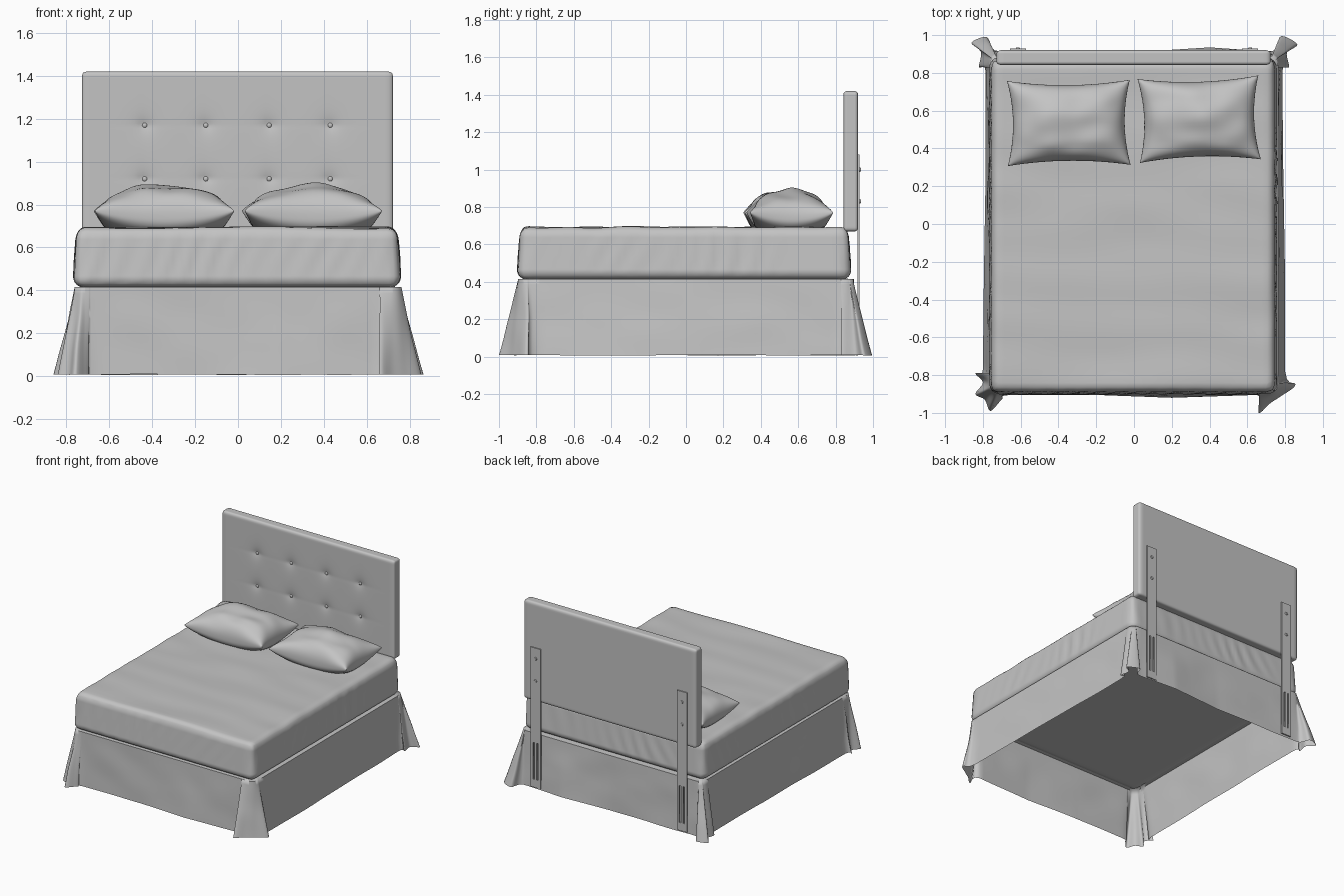
import bpy, bmesh, math
from mathutils import Vector, noise

if "Cube" in bpy.data.objects:
    bpy.data.objects.remove(bpy.data.objects["Cube"])

def material(name, r, g, b):
    m = bpy.data.materials.new(name)
    m.diffuse_color = (r, g, b, 1)
    m.use_nodes = True
    m.node_tree.nodes["Principled BSDF"].inputs["Base Color"].default_value = m.diffuse_color
    return m

FABRIC = material("grey fabric", 0.55, 0.55, 0.55)

def finish(bm, name, angle=60):
    bmesh.ops.recalc_face_normals(bm, faces=bm.faces)
    me = bpy.data.meshes.new(name)
    bm.to_mesh(me)
    bm.free()
    ob = bpy.data.objects.new(name, me)
    bpy.context.collection.objects.link(ob)
    me.materials.append(FABRIC)
    bpy.ops.object.select_all(action='DESELECT')
    ob.select_set(True)
    bpy.context.view_layer.objects.active = ob
    bpy.ops.object.shade_smooth_by_angle(angle=math.radians(angle))
    return ob

def soft_box(name, lo, hi, r, cuts, warp):
    """Dense rounded box; warp(p, normal) moves each point."""
    bm = bmesh.new()
    bmesh.ops.create_cube(bm, size=2)
    bmesh.ops.subdivide_edges(bm, edges=bm.edges, cuts=cuts, use_grid_fill=True)
    lo, hi = Vector(lo), Vector(hi)
    mid, half = (lo + hi) / 2, (hi - lo) / 2
    for v in bm.verts:
        p = Vector([v.co[i] * half[i] for i in range(3)])
        inner = Vector([max(-(half[i] - r), min(half[i] - r, p[i])) for i in range(3)])
        n = (p - inner).normalized()
        v.co = warp(mid + inner + n * r, n)
    return finish(bm, name)

def box(bm, lo, hi):
    g = bmesh.ops.create_cube(bm, size=1)
    for v in g['verts']:
        v.co = Vector([lo[i] + (v.co[i] + 0.5) * (hi[i] - lo[i]) for i in range(3)])

# Mattress with draped folds on the sides and shallow creases on top
def mattress_warp(p, n):
    q = p.copy()
    side = max(abs(n.x), abs(n.y))
    along = p.y if abs(n.x) > abs(n.y) else p.x
    env = max(0, noise.noise(Vector((along * 2.2, n.x * 3, n.y * 3 + 5))) + 0.35)
    low = (0.69 - p.z) / 0.28
    fold = math.sin(55 * (along - 0.35 * p.z) + 4 * noise.noise(p * 3))
    q += n * side * (0.006 * env * fold * math.sin(math.pi * min(1, max(0, low))))
    k = 1 - 0.022 * (1 - low) * side
    q.x, q.y = q.x * k, q.y * k
    if n.z > 0:
        q.z += n.z * 0.008 * noise.noise(Vector((p.x * 2 + p.y, p.y * 5, 3)))
    return q

soft_box("mattress", (-0.77, -0.905, 0.412), (0.76, 0.885, 0.693), 0.055, 55, mattress_warp)

# Tufted headboard
TUFTS = [(x, z) for x in (-0.435, -0.15, 0.145, 0.43) for z in (0.92, 1.17)]

def headboard_warp(p, n):
    if n.y < -0.5:
        d = 0
        for x, z in TUFTS:
            dx, dz = abs(p.x - x), abs(p.z - z)
            d += 0.013 * math.exp(-math.hypot(dx, dz) / 0.035)
            d += 0.003 * math.exp(-dx / 0.015 - dz / 0.07)
            d += 0.003 * math.exp(-dz / 0.015 - dx / 0.07)
        p.y += min(d, 0.02)
    return p

soft_box("headboard", (-0.727, 0.842, 0.67), (0.722, 0.92, 1.42), 0.018, 70, headboard_warp)

# Buttons
bm = bmesh.new()
for x, z in TUFTS:
    g = bmesh.ops.create_uvsphere(bm, u_segments=12, v_segments=8, radius=0.012)
    for v in g['verts']:
        v.co = Vector((v.co.x + x, v.co.y * 0.6 + 0.856, v.co.z + z))
finish(bm, "headboard_buttons")

# Slotted legs behind the headboard, with bolts
for s, label in ((-1, "left"), (1, "right")):
    bm = bmesh.new()
    cx, y0, y1 = 0.615 * s, 0.918, 0.928
    box(bm, (cx - 0.042, y0, 0.36), (cx + 0.042, y1, 1.08))
    box(bm, (cx - 0.042, y0, 0.02), (cx + 0.042, y1, 0.08))
    for a, b in ((-0.042, -0.022), (-0.009, 0.009), (0.022, 0.042)):
        box(bm, (cx + a, y0, 0.08), (cx + b, y1, 0.36))
    for z in (0.83, 1.0):
        g = bmesh.ops.create_cone(bm, cap_ends=True, segments=12, radius1=0.012,
                                  radius2=0.009, depth=0.008)
        for v in g['verts']:
            v.co = Vector((cx + v.co.x, 0.931 + v.co.z, z + v.co.y))
    finish(bm, label + "_leg", 30)

# Bed skirt: hem path with a flared fold at each corner
HEM = [(0.65, -0.905), (0.66, -1.0), (0.72, -0.95), (0.78, -0.91), (0.855, -0.85), (0.80, -0.78),
       (0.80, -0.3), (0.79, 0.3),
       (0.785, 0.80), (0.82, 0.83), (0.81, 0.91), (0.865, 0.95), (0.78, 0.995), (0.75, 0.93), (0.69, 0.915),
       (0.40, 0.935), (0, 0.91), (-0.4, 0.915),
       (-0.69, 0.915), (-0.75, 0.93), (-0.78, 0.99), (-0.86, 0.96), (-0.81, 0.91), (-0.82, 0.83), (-0.785, 0.80),
       (-0.785, 0.3), (-0.795, -0.3),
       (-0.80, -0.77), (-0.84, -0.79), (-0.80, -0.84), (-0.84, -0.90), (-0.79, -0.93), (-0.76, -0.99),
       (-0.70, -0.93), (-0.65, -0.905), (-0.2, -0.905), (0.2, -0.92)]

def catmull(a, b, c, d, t):
    return 0.5 * (2 * b + (c - a) * t + (2 * a - 5 * b + 4 * c - d) * t * t
                  + (3 * b - a - 3 * c + d) * t ** 3)

def skirt_top(p):
    """Nearest spot on the rounded mattress-base outline."""
    hx, hy, r = 0.762, 0.897, 0.05
    ix, iy = max(-hx + r, min(hx - r, p.x)), max(-hy + r, min(hy - r, p.y))
    d = Vector((p.x - ix, p.y - iy)).normalized()
    return Vector((ix, iy)) + d * r

pts = [Vector(p) for p in HEM]
N, ROWS = len(pts), 14
hem = []
for i in range(N):
    a, b, c, d = (pts[(i + k) % N] for k in (-1, 0, 1, 2))
    steps = 5 if (c - b).length < 0.15 else 14
    # long straight runs use plain interpolation next to the tight corners
    for k in range(steps):
        t = k / steps
        hem.append(catmull(a, b, c, d, t) if steps == 5 else b.lerp(c, t))
bm = bmesh.new()
rows = []
for j in range(-1, ROWS + 1):
    ring = []
    for p in hem:
        top = skirt_top(p)
        if j < 0:                       # tucked in under the mattress
            q, z = top * 0.94, 0.418
        else:
            t = j / ROWS
            q = top.lerp(p, t ** 1.05)
            q = q + (top.normalized() * 0.008 * math.sin(math.pi * t)
                     * noise.noise(Vector((p.x * 4, p.y * 4, t * 2))))
            z = 0.415 - t * (0.41 + 0.005 * noise.noise(Vector((p.x * 3, p.y * 3, 1))) - 0.003)
        ring.append(bm.verts.new((q.x, q.y, max(0, z))))
    rows.append(ring)
M = len(hem)
for r0, r1 in zip(rows, rows[1:]):
    for i in range(M):
        bm.faces.new((r0[i], r0[(i + 1) % M], r1[(i + 1) % M], r1[i]))
finish(bm, "bed_skirt", 80)

# Pillows with pinched corners
def pillow(name, cx, cy, hx, hy, rot, seed):
    bm = bmesh.new()
    n = 36
    cr, sr = math.cos(rot), math.sin(rot)
    layers = []
    for side in (1, -1):
        grid = []
        for i in range(n + 1):
            for j in range(n + 1):
                u = math.sin((i / n - 0.5) * math.pi)
                v = math.sin((j / n - 0.5) * math.pi)
                x = hx * u * (1 - 0.09 * (1 - v * v) * u * u)
                y = hy * v * (1 - 0.11 * (1 - u * u) * v * v)
                f = (max(0, 1 - u * u) * max(0, 1 - v * v)) ** 0.42
                edge = 0.735 + 0.035 * (u * v) ** 2
                w = noise.noise(Vector((u * 2 + seed, v * 2, seed)))
                if side > 0:
                    z = edge + f * (0.155 + 0.02 * w)
                else:
                    z = max(0.69, edge - 0.09 * f)
                grid.append(bm.verts.new((cx + x * cr - y * sr, cy + x * sr + y * cr, z)))
        layers.append(grid)
        for i in range(n):
            for j in range(n):
                a = i * (n + 1) + j
                bm.faces.new((grid[a], grid[a + 1], grid[a + n + 2], grid[a + n + 1]))
    bmesh.ops.remove_doubles(bm, verts=bm.verts, dist=0.0004)
    finish(bm, name, 80)

pillow("left_pillow", -0.345, 0.535, 0.325, 0.225, 0.01, 1.7)
pillow("right_pillow", 0.345, 0.555, 0.32, 0.222, 0.03, 6.3)
